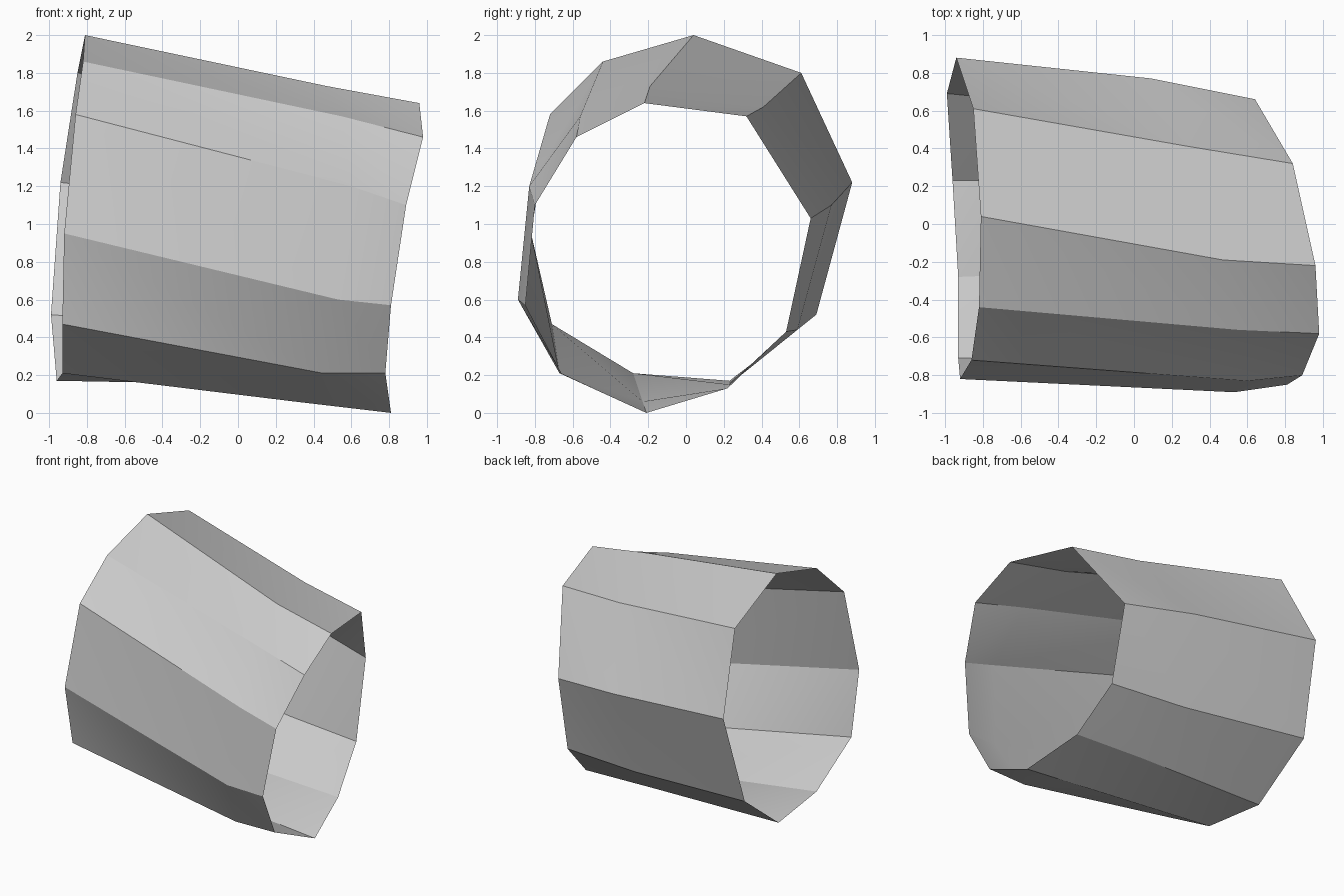
import bpy
import bmesh
import math

# Remove the default cube only
default_cube = bpy.data.objects.get("Cube")
if default_cube:
    bpy.data.objects.remove(default_cube, do_unlink=True)


def make_material(name, color):
    material = bpy.data.materials.new(name)
    material.use_nodes = True
    material.diffuse_color = color
    shader = material.node_tree.nodes["Principled BSDF"]
    shader.inputs["Base Color"].default_value = color
    return material


def bridge_rings(bm, first, second):
    """Join two closed rings with outward facing triangle pairs."""
    count = len(first)
    for i in range(count):
        j = (i + 1) % count
        bm.faces.new((first[i], second[i], first[j]))
        bm.faces.new((second[i], second[j], first[j]))


def make_tube(name, sections, material):
    """Loft an open shell through the given cross-sections."""
    bm = bmesh.new()
    rings = [[bm.verts.new(point) for point in section] for section in sections]
    for first, second in zip(rings, rings[1:]):
        bridge_rings(bm, first, second)
    mesh = bpy.data.meshes.new(name)
    bm.to_mesh(mesh)
    bm.free()
    mesh.materials.append(material)
    tube = bpy.data.objects.new(name, mesh)
    bpy.context.collection.objects.link(tube)
    return tube


# Ten-sided cross-sections, each starting at the top and running to the back
wide_rim = [
    (-.81, .04, 2), (-.85, .61, 1.8), (-.94, .88, 1.22), (-.99, .69, .52),
    (-.96, .23, .17), (-.93, -.28, .21), (-.93, -.71, .47),
    (-.92, -.82, .95), (-.86, -.72, 1.58), (-.82, -.44, 1.86),
]
bend = [
    (.47, -.19, 1.73), (.29, .41, 1.62), (.09, .77, 1.1), (.03, .59, .44),
    (.12, .23, .15), (.3, -.23, .06), (.45, -.67, .21),
    (.53, -.89, .6), (.6, -.83, 1.2), (.55, -.56, 1.57),
]
narrow_rim = [
    (.96, -.22, 1.64), (.84, .32, 1.57), (.64, .66, 1.03), (.65, .53, .43),
    (.71, .22, .13), (.81, -.21, 0), (.78, -.66, .21),
    (.81, -.85, .57), (.89, -.8, 1.1), (.98, -.58, 1.46),
]

# Open tapered sleeve
plain_grey = make_material("plain_grey", (.6, .6, .6, 1))
sleeve = make_tube("tapered_sleeve", [wide_rim, bend, narrow_rim], plain_grey)

# Soft shading on the shallow folds, crisp on the strong ones
bpy.ops.object.select_all(action="DESELECT")
sleeve.select_set(True)
bpy.context.view_layer.objects.active = sleeve
bpy.ops.object.shade_smooth_by_angle(angle=math.radians(30))
